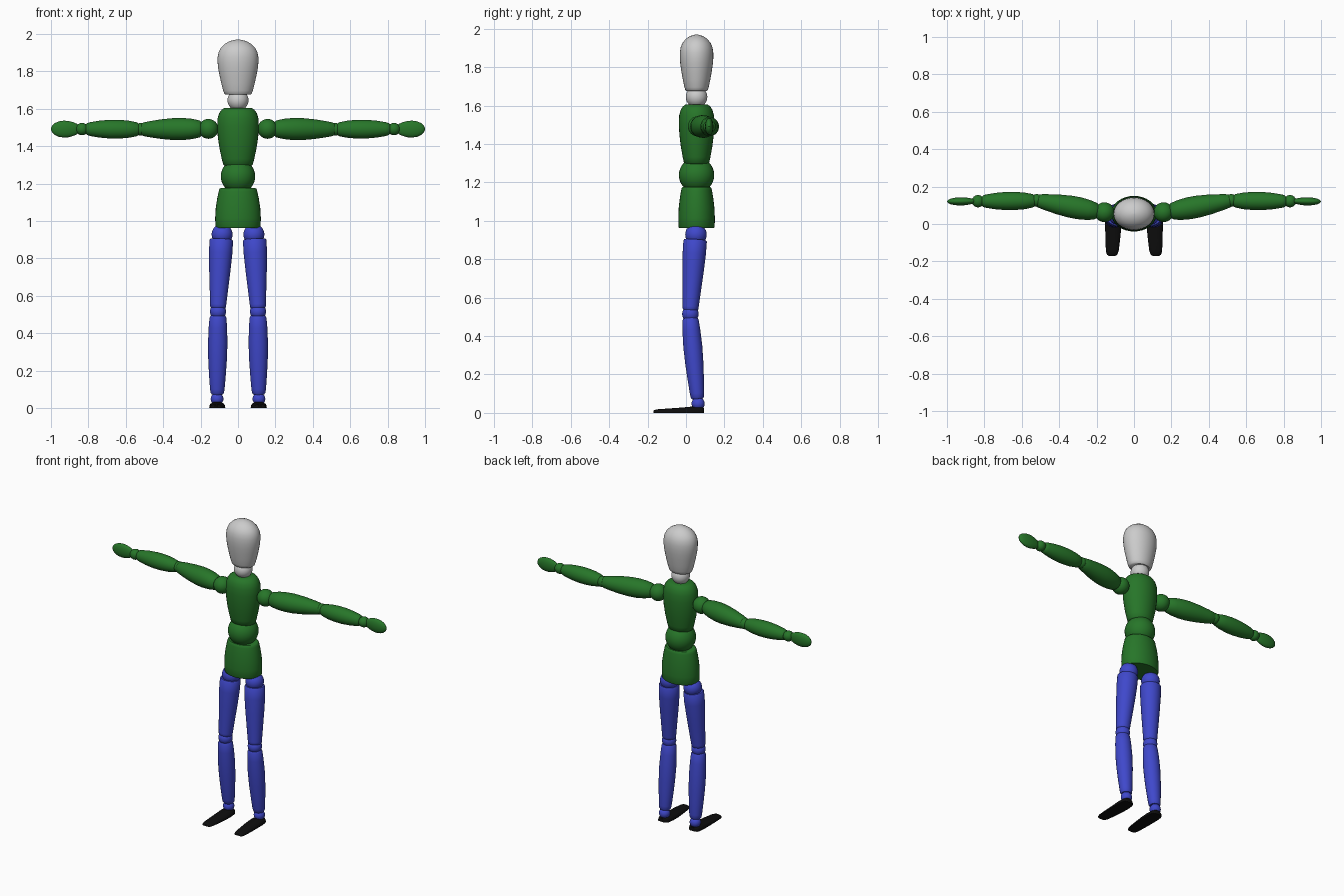
import bpy, bmesh, math
from mathutils import Vector

SIDES = 32


def material(name, rgb):
    m = bpy.data.materials.new(name)
    m.diffuse_color = (*rgb, 1)
    return m


GREEN = material("green", (0.02, 0.18, 0.022))
BLUE = material("blue", (0.05, 0.065, 0.6))
BLACK = material("black", (0.004, 0.004, 0.004))


def skin(name, rings, mat=None, mirror=False):
    """Join rings of points into a closed, smooth-shaded object."""
    bm = bmesh.new()
    loops = [[bm.verts.new(p) for p in ring] for ring in rings]
    n = len(loops[0])
    for a, b in zip(loops, loops[1:]):
        for i in range(n):
            j = (i + 1) % n
            bm.faces.new((a[i], a[j], b[j], b[i]))
    bm.faces.new(loops[0])
    bm.faces.new(loops[-1])
    bmesh.ops.recalc_face_normals(bm, faces=bm.faces)
    me = bpy.data.meshes.new(name)
    bm.to_mesh(me)
    bm.free()
    ob = bpy.data.objects.new(name, me)
    bpy.context.collection.objects.link(ob)
    if mat:
        me.materials.append(mat)
    if mirror:
        ob.modifiers.new("mirror", 'MIRROR').use_mirror_merge = False
    bpy.ops.object.select_all(action='DESELECT')
    bpy.context.view_layer.objects.active = ob
    ob.select_set(True)
    bpy.ops.object.shade_smooth_by_angle(angle=math.radians(42))
    return ob


def turned(name, start, end, profile, mat=None, flat=1.0, mirror=False):
    """Turn a (fraction, radius) profile about the line start-end;
    flat scales the depth of the section."""
    start, end = Vector(start), Vector(end)
    d = (end - start).normalized()
    if abs(d.z) > 0.5:
        wide = Vector((1, 0, 0))
        wide = (wide - d * wide.dot(d)).normalized()
        deep = d.cross(wide)
    else:
        wide = Vector((0, 0, 1))
        deep = d.cross(wide)
    rings = []
    for t, r in profile:
        c = start.lerp(end, t)
        rings.append([c + wide * r * math.cos(a) + deep * r * flat * math.sin(a)
                      for a in (2 * math.pi * i / SIDES for i in range(SIDES))])
    return skin(name, rings, mat, mirror)


def ball(name, centre, r, mat=None, mirror=False):
    c = Vector(centre)
    prof = [((1 - math.cos(a)) / 2, r * math.sin(a))
            for a in (0.03 + (math.pi - 0.06) * i / 16 for i in range(17))]
    up = Vector((0, 0, r))
    return turned(name, c - up, c + up, prof, mat, 1.0, mirror)


Y = 0.055

# Head and neck
turned("head", (0, Y, 1.675), (0, Y, 1.97),
       [(0, 0.066), (0.02, 0.073), (0.07, 0.079), (0.2, 0.089), (0.35, 0.099),
        (0.48, 0.106), (0.58, 0.109), (0.68, 0.109), (0.77, 0.104), (0.85, 0.092),
        (0.92, 0.071), (0.97, 0.045), (0.993, 0.02), (1, 0.003)], flat=0.8)
ball("neck", (0, Y, 1.645), 0.056)

# Torso
turned("chest", (0, Y, 1.295), (0, Y, 1.605),
       [(0, 0.07), (0.02, 0.079), (0.12, 0.087), (0.3, 0.099), (0.5, 0.108),
        (0.68, 0.111), (0.82, 0.109), (0.91, 0.1), (0.97, 0.086), (1, 0.07)],
       GREEN, 0.83)
ball("waist", (0, Y, 1.238), 0.092, GREEN)
turned("pelvis", (0, Y, 0.963), (0, Y, 1.175),
       [(0, 0.117), (0.03, 0.121), (0.25, 0.122), (0.5, 0.119), (0.75, 0.111),
        (0.92, 0.103), (0.98, 0.099), (1, 0.094)], GREEN, 0.78)

# Arms
ball("shoulders", (0.158, 0.063, 1.492), 0.053, GREEN, True)
turned("upper_arms", (0.195, 0.066, 1.492), (0.52, 0.126, 1.49),
       [(0, 0.036), (0.03, 0.045), (0.15, 0.054), (0.3, 0.059), (0.45, 0.059),
        (0.65, 0.053), (0.85, 0.043), (0.96, 0.036), (1, 0.028)], GREEN, 1, True)
ball("elbows", (0.52, 0.126, 1.49), 0.034, GREEN, True)
turned("forearms", (0.53, 0.124, 1.49), (0.812, 0.122, 1.491),
       [(0, 0.029), (0.04, 0.037), (0.2, 0.046), (0.38, 0.05), (0.55, 0.05),
        (0.75, 0.045), (0.92, 0.037), (0.98, 0.032), (1, 0.026)], GREEN, 0.97, True)
ball("wrists", (0.834, 0.122, 1.491), 0.033, GREEN, True)
turned("hands", (0.852, 0.122, 1.491), (1.0, 0.12, 1.491),
       [(0, 0.02), (0.06, 0.028), (0.2, 0.037), (0.38, 0.044), (0.55, 0.045),
        (0.72, 0.041), (0.86, 0.032), (0.95, 0.02), (1, 0.004)], GREEN, 0.48, True)

# Legs
ball("hips", (0.085, 0.052, 0.928), 0.056, BLUE, True)
turned("thighs", (0.089, 0.048, 0.902), (0.107, 0.023, 0.535),
       [(0, 0.058), (0.02, 0.063), (0.2, 0.0625), (0.45, 0.057), (0.7, 0.05),
        (0.95, 0.043), (0.985, 0.042), (1, 0.038)], BLUE, 0.97, True)
ball("knees", (0.107, 0.023, 0.515), 0.043, BLUE, True)
turned("shins", (0.107, 0.022, 0.495), (0.111, 0.06, 0.073),
       [(0, 0.038), (0.03, 0.045), (0.15, 0.049), (0.35, 0.052), (0.55, 0.05),
        (0.75, 0.045), (0.93, 0.039), (0.98, 0.036), (1, 0.03)], BLUE, 0.95, True)
ball("ankles", (0.112, 0.063, 0.048), 0.034, BLUE, True)

# Feet: flat sole, domed top, tapering to the toe (y, centre x, half width, height)
sections = [(-0.17, 0.117, 0.018, 0.01), (-0.164, 0.117, 0.028, 0.015),
            (-0.145, 0.116, 0.034, 0.019), (-0.09, 0.114, 0.039, 0.023),
            (-0.02, 0.111, 0.043, 0.028), (0.03, 0.111, 0.043, 0.033),
            (0.07, 0.111, 0.039, 0.034), (0.086, 0.112, 0.031, 0.031),
            (0.093, 0.112, 0.02, 0.026)]
skin("feet", [[(x + w * math.cos(a), y, h * max(0, math.sin(a)) ** 0.7)
               for a in (math.pi * i / 16 for i in range(17))]
              for y, x, w, h in sections], BLACK, True)
